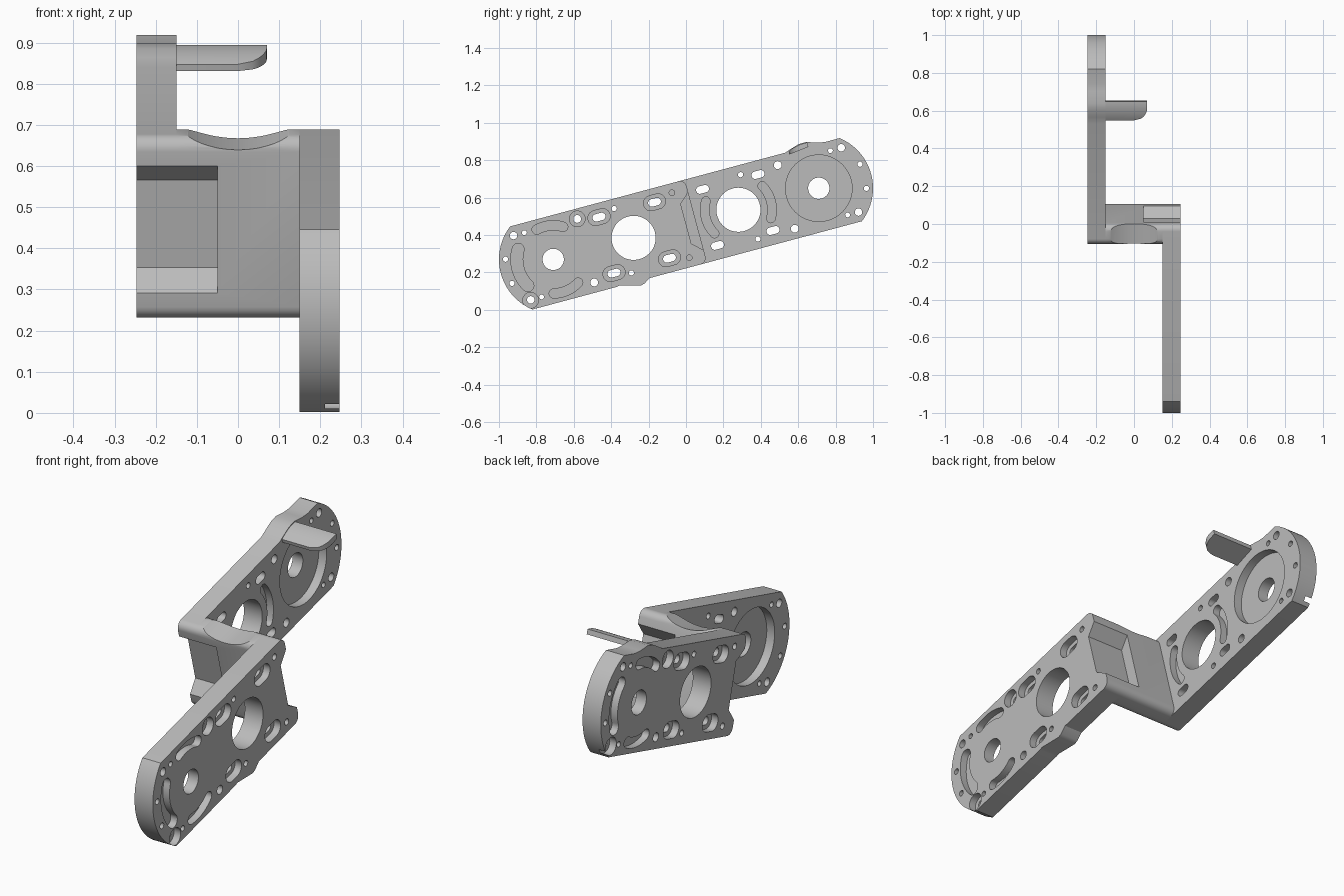
import bpy, bmesh
from math import sin, cos, pi, radians, sqrt, asin
from mathutils import Matrix

cube = bpy.data.objects.get("Cube")
if cube:
    bpy.data.objects.remove(cube)

# Local frame: x across, y along the arm, z across the arm's width
TILT = Matrix.Translation((0, 0, 0.46)) @ Matrix.Rotation(radians(15), 4, 'X')
TURN = Matrix.Rotation(pi, 4, 'Z')
HALF, END, PIVOT, BORE = 0.23, 0.29, -0.735, -0.29
INNER, OUTER, EDGE = 0.15, 0.247, 0.055

grey = bpy.data.materials.new("grey metal")
grey.use_nodes = True
grey.diffuse_color = (0.5, 0.5, 0.5, 1)
grey.node_tree.nodes["Principled BSDF"].inputs["Base Color"].default_value = (0.5, 0.5, 0.5, 1)


def arc(u, v, r, a0, a1, n=12):
    angles = [radians(a0 + (a1 - a0) * i / n) for i in range(n + 1)]
    return [(u + r * cos(a), v + r * sin(a)) for a in angles]


def circle(u, v, r, n=32):
    return arc(u, v, r, 0, 360, n)[:-1]


def stadium(u, v, half, r):
    return arc(u + half, v, r, -90, 90) + arc(u - half, v, r, 90, 270)


def curved_slot(u, r, w, a0, a1):
    ends = [(u + r * cos(radians(a)), r * sin(radians(a))) for a in (a0, a1)]
    return (arc(u, 0, r + w, a0, a1, 16) + arc(*ends[1], w, a1, a1 + 180)[1:-1]
            + arc(u, 0, r - w, a1, a0, 16) + arc(*ends[0], w, a0 + 180, a0 + 360)[1:-1])


def prism(bm, pts, x0, x1):
    a = [bm.verts.new((x0, u, v)) for u, v in pts]
    b = [bm.verts.new((x1, u, v)) for u, v in pts]
    bm.faces.new(a)
    bm.faces.new(b[::-1])
    for i in range(len(pts)):
        j = (i + 1) % len(pts)
        bm.faces.new((a[i], b[i], b[j], a[j]))


def make(name, bm, matrix):
    bmesh.ops.recalc_face_normals(bm, faces=bm.faces)
    mesh = bpy.data.meshes.new(name)
    bm.to_mesh(mesh)
    bm.free()
    ob = bpy.data.objects.new(name, mesh)
    bpy.context.collection.objects.link(ob)
    ob.matrix_world = matrix
    mesh.materials.append(grey)
    return ob


def cut(ob, cutters):
    for c in cutters:
        c.hide_render = True
        mod = ob.modifiers.new("cut", 'BOOLEAN')
        mod.operation, mod.solver, mod.object = 'DIFFERENCE', 'EXACT', c
    bpy.context.view_layer.update()
    deps = bpy.context.evaluated_depsgraph_get()
    mesh = bpy.data.meshes.new_from_object(ob.evaluated_get(deps))
    ob.modifiers.clear()
    ob.data = mesh
    for c in cutters:
        bpy.data.objects.remove(c)


def smooth(ob):
    bpy.ops.object.select_all(action='DESELECT')
    ob.select_set(True)
    bpy.context.view_layer.objects.active = ob
    bpy.ops.object.shade_smooth_by_angle(angle=radians(30))


# Tapered end notch shared by plates and bridge
NOTCH = [(0, -0.11), (0, 0.11), (0.055, 0.16), (0.08, 0.16), (0.08, -0.16), (0.055, -0.16)]


def plate(name, matrix, top_bump, low_bump):
    # Outline: square rounded end, straight sides, arc end
    a = 180 / pi * asin(HALF / END)
    pts = (arc(0.02, -0.195, 0.035, -90, 0, 6) + arc(0.02, 0.195, 0.035, 0, 90, 6) + top_bump
           + arc(PIVOT, 0, END, 180 - a, 180 + a, 28) + low_bump)
    bm = bmesh.new()
    prism(bm, pts, INNER, OUTER)
    body = make(name, bm, matrix)

    # Blind pockets on both faces
    pockets = bmesh.new()
    prism(pockets, circle(PIVOT, 0, 0.178, 48), INNER - 0.02, INNER + 0.042)
    for mid in (0, 180):
        prism(pockets, curved_slot(BORE, 0.18, 0.023, mid - 30, mid + 30), INNER - 0.02, INNER + 0.035)
    deep = OUTER - 0.035
    for r, w, a0, a1 in ((0.195, 0.032, 149, 211), (0.182, 0.025, 58, 104), (0.182, 0.025, -104, -58)):
        prism(pockets, curved_slot(PIVOT, r, w, a0, a1), deep, 0.3)
    for u in (-0.44, -0.133):
        for v in (-0.155, 0.155):
            prism(pockets, stadium(u, v, 0.02, 0.04), deep, 0.3)
    for u, v in ((-0.908, -0.18), (-0.555, 0.176)):
        prism(pockets, circle(u, v, 0.042), deep, 0.3)
    for v in (-0.18, 0.18):
        prism(pockets, circle(-0.03, v, 0.015, 16), deep, 0.3)
    prism(pockets, NOTCH, 0.05, 0.3)

    # Through holes
    holes = bmesh.new()
    prism(holes, circle(PIVOT, 0, 0.057), 0.1, 0.32)
    prism(holes, circle(BORE, 0, 0.118, 48), 0.1, 0.32)
    for v in (-1, 1):
        for u in (-0.44, -0.133):
            prism(holes, stadium(u, v * 0.155, 0.015, 0.02), 0.1, 0.32)
        for u, w, r in ((-0.907, 0.178, 0.02), (-0.847, 0.178, 0.013), (-0.981, 0.067, 0.014),
                        (-0.555, 0.176, 0.021), (-0.35, 0.178, 0.014)):
            prism(holes, circle(u, v * w, r, 20), 0.1, 0.32)
    cut(body, [make("pocket_cutter", pockets, matrix), make("hole_cutter", holes, matrix)])
    smooth(body)


plate("front_plate", TILT, [], [(-0.445, -HALF), (-0.43, -0.227), (-0.317, -0.256), (-0.297, -0.251), (-0.262, -HALF)])
hump = [(-0.61, 0.23), (-0.65, 0.243), (-0.69, 0.255), (-0.731, 0.257), (-0.789, 0.238), (-0.83, 0.23)]
plate("rear_plate", TILT @ TURN, hump, [])

# Bridge web joining the two plates
bm = bmesh.new()
corners = [(0.02, -0.195, -90), (0.02, 0.195, 0), (-0.02, 0.195, 90), (-0.02, -0.195, 180)]
prism(bm, [p for u, v, a in corners for p in arc(u, v, 0.035, a, a + 90, 6)], -INNER, INNER)
bridge = make("bridge", bm, TILT)
cutters = []
for m in (TILT, TILT @ TURN):
    bm = bmesh.new()
    prism(bm, NOTCH, 0.05, 0.3)
    cutters.append(make("notch_cutter", bm, m))
bm = bmesh.new()
bmesh.ops.create_cone(bm, cap_ends=True, segments=96, radius1=0.275, radius2=0.275, depth=0.4,
                      matrix=Matrix.Translation((0, 0, 0.475)) @ Matrix.Rotation(pi / 2, 4, 'X'))
cutters.append(make("scallop_cutter", bm, TILT))
cut(bridge, cutters)
smooth(bridge)

# Curved finger tab on the rear plate, rounded at its free front corner
bm = bmesh.new()
rings = []
steps = 10
for i in range(steps + 1):
    t = i / steps
    u = 0.63 + 0.108 * t
    low = 0.215 + 0.013 * t
    high = 0.232 + 0.05 * t - 0.03 * t * t
    tip = 0.07 - 0.07 * (1 - sqrt(max(0, 1 - max(0, 1 - t / 0.7) ** 2)))
    section = [(-INNER, low), (-INNER, high), (tip, high), (tip, low)]
    rings.append([bm.verts.new((x, u, v)) for x, v in section])
for a, b in zip(rings, rings[1:]):
    for k in range(4):
        n = (k + 1) % 4
        bm.faces.new((a[k], b[k], b[n], a[n]))
bm.faces.new(rings[0])
bm.faces.new(rings[-1][::-1])
smooth(make("finger_tab", bm, TILT))
